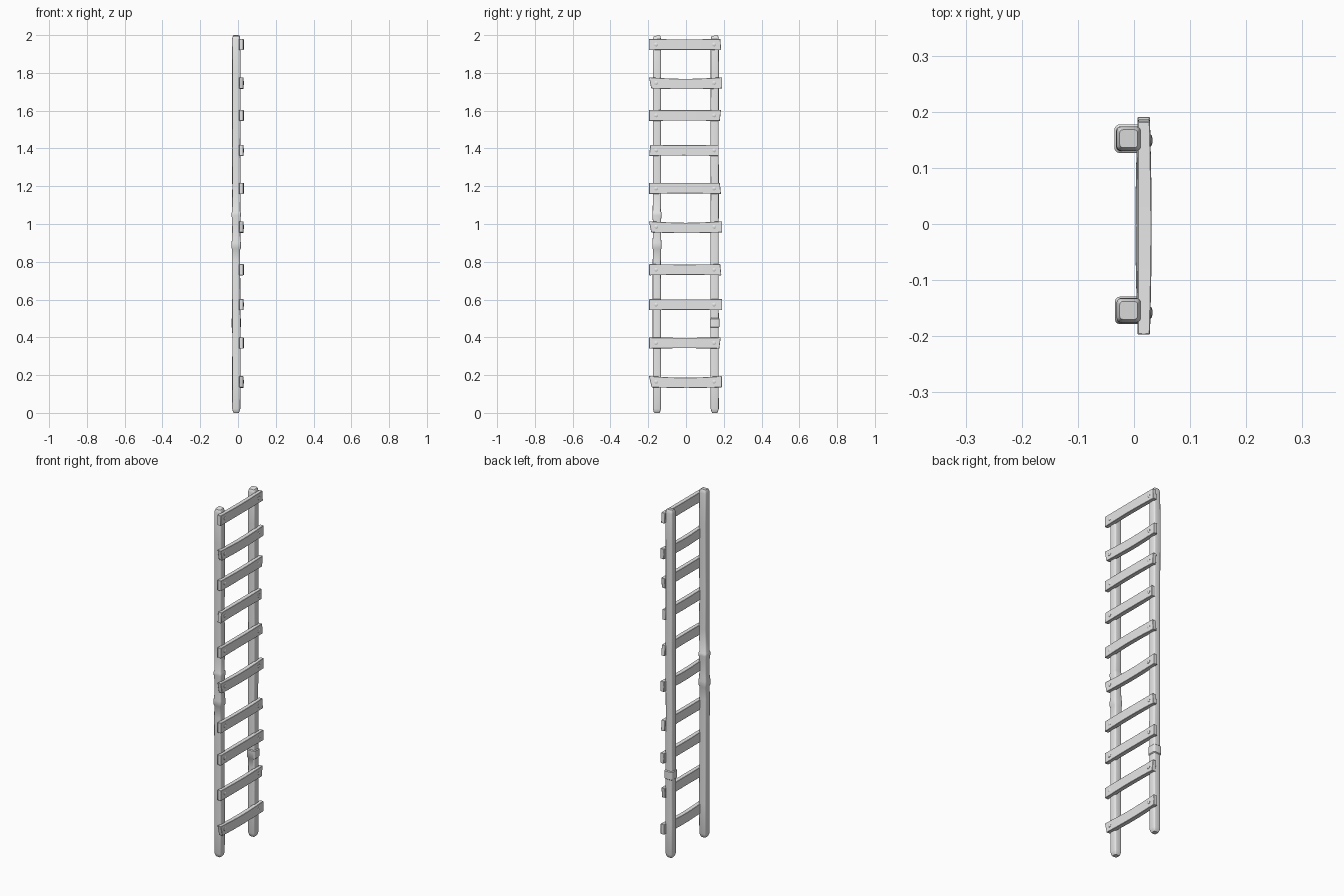
import bpy, bmesh, math, random

random.seed(4)
cube = bpy.data.objects.get("Cube")
if cube:
    bpy.data.objects.remove(cube, do_unlink=True)

grey = bpy.data.materials.new("plain grey")
grey.use_nodes = True
grey.diffuse_color = (0.8, 0.8, 0.8, 1)
grey.node_tree.nodes["Principled BSDF"].inputs["Base Color"].default_value = (0.8, 0.8, 0.8, 1)


def loft(name, rings, bevel=0):
    """Skin a closed solid through a list of equal-length point rings."""
    bm = bmesh.new()
    loops = [[bm.verts.new(p) for p in ring] for ring in rings]
    n = len(loops[0])
    for a, b in zip(loops, loops[1:]):
        for i in range(n):
            j = (i + 1) % n
            bm.faces.new((a[i], a[j], b[j], b[i]))
    bm.faces.new(loops[0])
    bm.faces.new(loops[-1])
    bmesh.ops.recalc_face_normals(bm, faces=bm.faces)
    mesh = bpy.data.meshes.new(name)
    bm.to_mesh(mesh)
    bm.free()
    mesh.materials.append(grey)
    obj = bpy.data.objects.new(name, mesh)
    bpy.context.collection.objects.link(obj)
    if bevel:
        mod = obj.modifiers.new("soft edges", "BEVEL")
        mod.width = bevel
        mod.segments = 1
        mod.limit_method = "ANGLE"
    bpy.ops.object.select_all(action="DESELECT")
    obj.select_set(True)
    bpy.context.view_layer.objects.active = obj
    bpy.ops.object.shade_smooth_by_angle(angle=math.radians(40))
    return obj


def rounded_square(cx, cy, z, half, tilt=0):
    """Square section with rounded corners; tilt makes the cut uneven."""
    r = half * 0.36
    ring = []
    for k, (sx, sy) in enumerate(((1, 1), (-1, 1), (-1, -1), (1, -1))):
        for step in range(4):
            a = math.radians(90 * k + 30 * step)
            dx = sx * (half - r) + r * math.cos(a)
            dy = sy * (half - r) + r * math.sin(a)
            ring.append((cx + dx, cy + dy, z + tilt * dy))
    return ring


def pole(name, y, swells):
    """Upright with tapered ends and carved swellings (height, half width)."""
    h = 0.0215
    profile = [(0, 0.013), (0.006, 0.017), (0.022, h)]
    profile += [(z, h) for z in (0.2, 0.4, 0.62, 0.8, 1.2, 1.4, 1.6, 1.8)]
    profile += [(1.978, h), (1.99, 0.019), (1.997, 0.016)]
    profile = sorted(profile + swells)
    rings = []
    for z, half in profile:
        wob = 0.0012 if 0.1 < z < 1.9 and half == h else 0
        cx = -0.0095 + random.uniform(-wob, wob)
        cy = y + random.uniform(-wob, wob)
        rings.append(rounded_square(cx, cy, z, half, 0.15 if z > 1.98 else 0))
    return loft(name, rings)


# Uprights: one with a long carved joint, one with a short collar
pole("right_pole", -0.154, [(0.865, 0.0215), (0.872, 0.0245), (0.9, 0.0245), (0.925, 0.022),
                            (0.97, 0.021), (1.02, 0.022), (1.045, 0.0245), (1.06, 0.0245),
                            (1.066, 0.0215)])
pole("left_pole", 0.152, [(0.451, 0.0215), (0.455, 0.0255), (0.498, 0.0255), (0.502, 0.0215)])


def rung(i, z, sag, lean0, lean1, y0, y1):
    """Plank with slightly slanted ends, optional sag and bow."""
    rings = []
    steps = 8
    for s in range(steps + 1):
        t = s / steps
        bow = math.sin(math.pi * t)
        y = y0 + (y1 - y0) * t
        lean = lean0 * (1 - t) + lean1 * t
        mid = z - sag * bow
        half = 0.0295 - 0.002 * bow
        back = 0.0065 - 0.004 * bow * (i % 2)
        front = 0.0285 + 0.003 * bow * ((i + 1) % 2)
        rings.append([(back, y - lean, mid - half), (front, y - lean, mid - half),
                      (front, y + lean, mid + half), (back, y + lean, mid + half)])
    loft(f"rung_{i}", rings, 0.0015)


def nail(name, y, z, proud):
    """Low domed nail head on the outer face of a rung."""
    rings = []
    for x, r in ((0.024, 0.0105), (0.0285 + proud * 0.4, 0.0105),
                 (0.0285 + proud * 0.8, 0.0075), (0.0285 + proud, 0.003)):
        rings.append([(x, y + r * math.cos(k * math.pi / 4), z + r * math.sin(k * math.pi / 4))
                      for k in range(8)])
    loft(name, rings)


# Rungs: height, sag, end slants, end positions
rungs = [
    (0.165, 0.006, -0.007, 0, -0.189, 0.19),
    (0.37, 0, 0, 0.004, -0.195, 0.18),
    (0.573, 0, 0, 0, -0.195, 0.191),
    (0.758, 0, 0, -0.003, -0.195, 0.184),
    (0.985, 0.006, -0.006, 0, -0.19, 0.191),
    (1.188, -0.002, 0, -0.003, -0.195, 0.182),
    (1.39, 0, 0.003, 0, -0.192, 0.173),
    (1.575, 0, 0, 0.003, -0.195, 0.182),
    (1.747, 0.006, -0.006, 0, -0.19, 0.191),
    (1.95, 0, 0, -0.002, -0.197, 0.184),
]
for i, spec in enumerate(rungs, 1):
    rung(i, *spec)
    for side, y in (("right", -0.158), ("left", 0.149)):
        nail(f"{side}_nail_{i}", y, spec[0], 0.0045)
